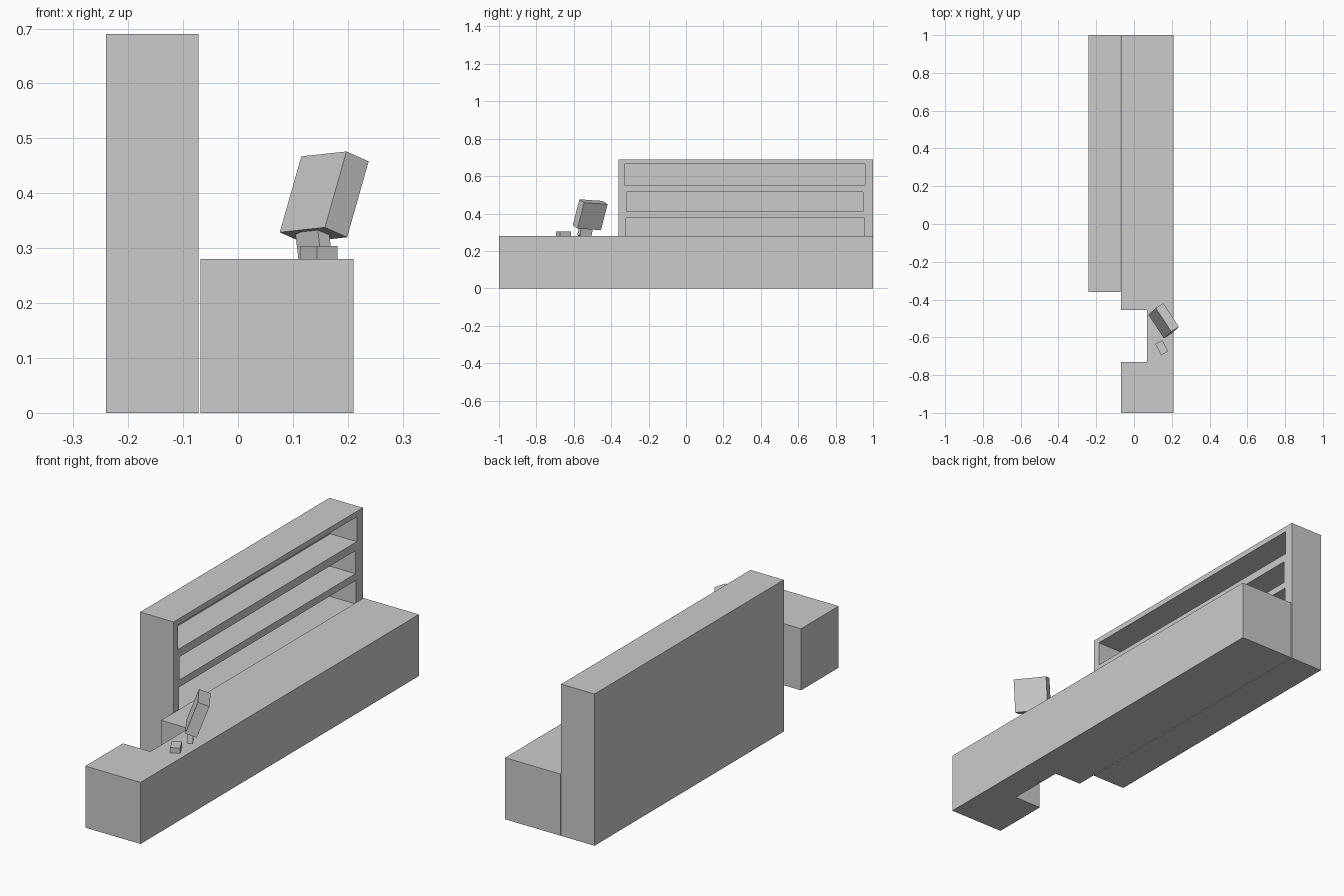
import bpy
import bmesh
from math import radians
from mathutils import Matrix

if "Cube" in bpy.data.objects:
    bpy.data.objects.remove(bpy.data.objects["Cube"])


def box(name, size, loc, rot=(0, 0, 0)):
    """Box of given size, centred at loc, rotation in degrees."""
    me = bpy.data.meshes.new(name)
    bm = bmesh.new()
    bmesh.ops.create_cube(bm, size=1, matrix=Matrix.Diagonal((*size, 1)))
    bm.to_mesh(me)
    bm.free()
    ob = bpy.data.objects.new(name, me)
    ob.location = loc
    ob.rotation_euler = [radians(a) for a in rot]
    bpy.context.collection.objects.link(ob)
    return ob


def span(name, lo, hi):
    """Axis-aligned box between two corners."""
    return box(name, [h - l for l, h in zip(lo, hi)],
               [(h + l) / 2 for l, h in zip(lo, hi)])


def prism(name, outline, height):
    """Extrude a floor outline upwards from z = 0."""
    me = bpy.data.meshes.new(name)
    bm = bmesh.new()
    face = bm.faces.new([bm.verts.new((x, y, 0)) for x, y in outline])
    ext = bmesh.ops.extrude_face_region(bm, geom=[face])
    top = [g for g in ext["geom"] if isinstance(g, bmesh.types.BMVert)]
    bmesh.ops.translate(bm, verts=top, vec=(0, 0, height))
    bmesh.ops.recalc_face_normals(bm, faces=bm.faces)
    bm.to_mesh(me)
    bm.free()
    ob = bpy.data.objects.new(name, me)
    bpy.context.collection.objects.link(ob)
    return ob


# Counter with the clerk's notch in its back
prism("counter", [(-0.068, -1), (0.21, -1), (0.21, 1), (-0.068, 1),
                  (-0.068, -0.455), (0.07, -0.455),
                  (0.07, -0.73), (-0.068, -0.73)], 0.28)

# Back shelf unit with three recessed bays
shelf = span("shelf_unit", (-0.24, -0.36, 0), (-0.072, 1, 0.69))
bays = [(-0.322, 0.952, 0.27, 0.378),
        (-0.318, 0.947, 0.41, 0.515),
        (-0.328, 0.957, 0.552, 0.665)]
for i, (y0, y1, z0, z1) in enumerate(bays):
    cutter = span(f"bay_cutter_{i + 1}", (-0.205, y0, z0), (-0.03, y1, z1))
    cutter.hide_render = True
    cutter.hide_viewport = True
    mod = shelf.modifiers.new(f"bay_{i + 1}", "BOOLEAN")
    mod.operation = "DIFFERENCE"
    mod.solver = "EXACT"
    mod.object = cutter

# Tilted register screen, its stand, and a small card reader
box("register_screen", (0.150, 0.051, 0.148), (0.157, -0.5125, 0.3935),
    (-20.7, -3.4, -56.7))
box("register_stand", (0.074, 0.024, 0.06), (0.138, -0.539, 0.304),
    (0, -12, -56.7))
box("card_reader", (0.067, 0.042, 0.024), (0.147, -0.655, 0.292),
    (0, 0, -62))
